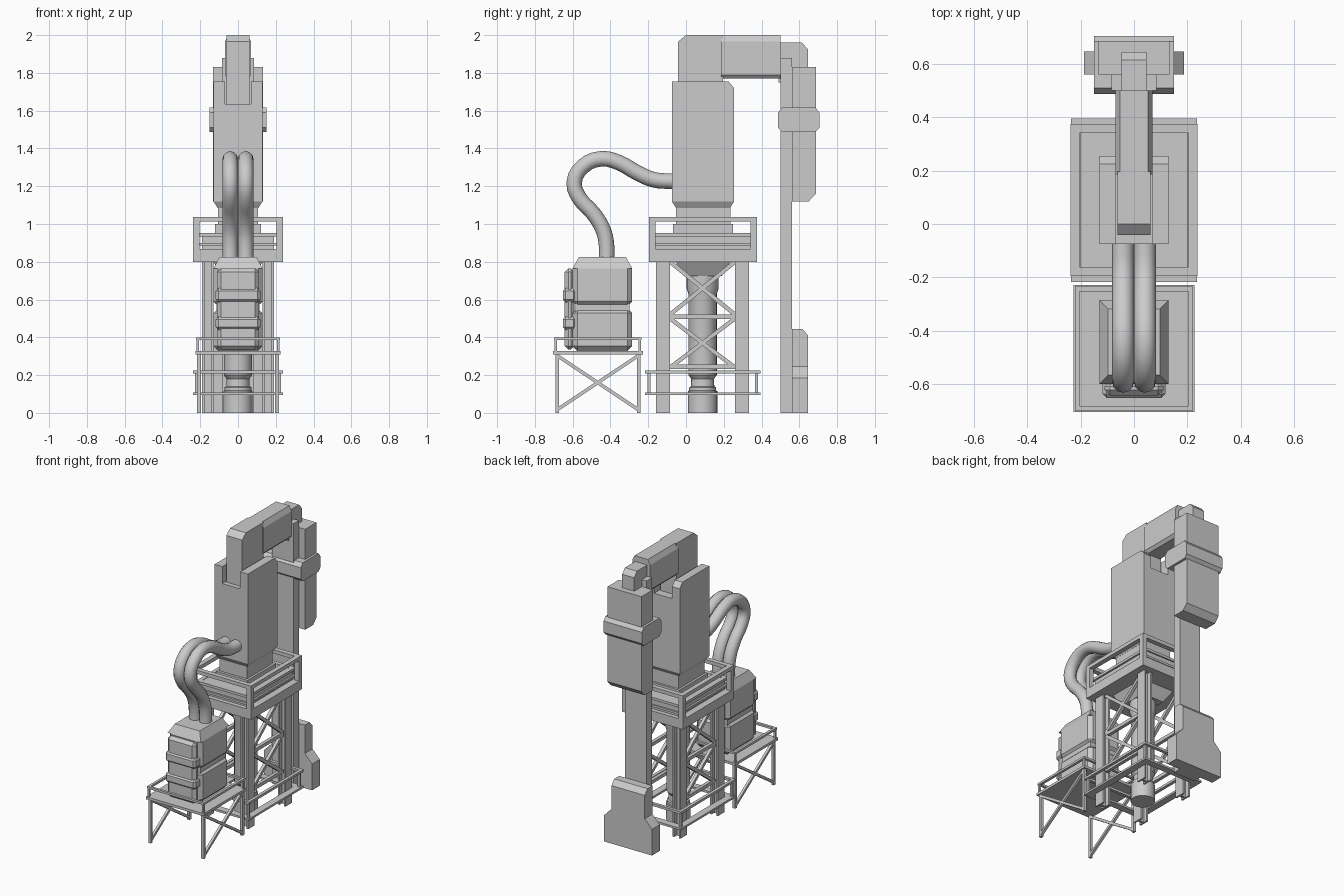
import bpy, bmesh, math
from mathutils import Vector

if "Cube" in bpy.data.objects:
    bpy.data.objects.remove(bpy.data.objects["Cube"])


def finish(name, bm, bevel=0):
    bmesh.ops.recalc_face_normals(bm, faces=bm.faces)
    me = bpy.data.meshes.new(name)
    bm.to_mesh(me)
    bm.free()
    ob = bpy.data.objects.new(name, me)
    bpy.context.collection.objects.link(ob)
    if bevel:
        m = ob.modifiers.new("bevel", "BEVEL")
        m.width, m.segments = bevel, 1
    return ob


def add_box(bm, x, y, z, inset=0, inset_top=0):
    """Box; inset shrinks the bottom face, inset_top the top face."""
    rings = []
    for zz, i in ((z[0], inset), (z[1], inset_top)):
        rings.append([bm.verts.new(p) for p in (
            (x[0] + i, y[0] + i, zz), (x[1] - i, y[0] + i, zz),
            (x[1] - i, y[1] - i, zz), (x[0] + i, y[1] - i, zz))])
    a, b = rings
    bm.faces.new(a)
    bm.faces.new(b)
    for k in range(4):
        bm.faces.new((a[k], a[(k + 1) % 4], b[(k + 1) % 4], b[k]))


def box(name, x, y, z, bevel=0, inset=0, inset_top=0):
    bm = bmesh.new()
    if not isinstance(x, tuple):
        x = (-x, x)
    add_box(bm, x, y, z, inset, inset_top)
    return finish(name, bm, bevel)


def extrude(name, pts, axis, a, b):
    """Profile (yz, xz or xy) pushed from a to b along the given axis."""
    put = {"x": lambda p, t: (t, p[0], p[1]), "y": lambda p, t: (p[0], t, p[1]),
           "z": lambda p, t: (p[0], p[1], t)}[axis]
    bm = bmesh.new()
    f = bm.faces.new([bm.verts.new(put(p, a)) for p in pts])
    r = bmesh.ops.extrude_face_region(bm, geom=[f])
    vs = [v for v in r["geom"] if isinstance(v, bmesh.types.BMVert)]
    bmesh.ops.translate(bm, verts=vs, vec=Vector(put((0, 0), b - a)))
    return finish(name, bm)


def ring(name, x, y, z, w):
    """Rectangular frame of four bars."""
    bm = bmesh.new()
    for s in ((-x, -x + w), (x - w, x)):
        add_box(bm, s, y, z)
    for s in ((y[0], y[0] + w), (y[1] - w, y[1])):
        add_box(bm, (-x + w, x - w), s, z)
    return finish(name, bm)


def posts(name, x, y, z, w):
    bm = bmesh.new()
    for sx in ((-x, -x + w), (x - w, x)):
        for sy in ((y[0], y[0] + w), (y[1] - w, y[1])):
            add_box(bm, sx, sy, z)
    return finish(name, bm)


def cross(name, x, y, z, t):
    """X brace in both side planes."""
    dy, dz = y[1] - y[0], z[1] - z[0]
    half, ang = math.hypot(dy, dz) / 2, math.atan2(dz, dy)
    for side in (-x, x):
        for s in (-1, 1):
            ob = box(name, t / 2, (-half, half), (-t / 2, t / 2))
            ob.location = (side, sum(y) / 2, sum(z) / 2)
            ob.rotation_euler.x = s * ang


# Main body with tapered foot, chamfered back and slot for the arm
body = extrude("main_body", [(-.075, 1.12), (.255, 1.12), (.255, 1.72), (.225, 1.755),
                             (-.075, 1.755)], "x", -.13, .13)
cutter = box("slot_cutter", .07, (-.3, .5), (1.635, 1.9))
m = body.modifiers.new("slot", "BOOLEAN")
m.object, m.operation, m.solver = cutter, "DIFFERENCE", "EXACT"
bpy.context.view_layer.objects.active = body
bpy.ops.object.modifier_apply(modifier="slot")
bpy.data.objects.remove(cutter)
box("body_taper", .13, (-.075, .255), (1.085, 1.12), inset=.022)
box("body_neck", .107, (-.052, .235), (.99, 1.09))
box("body_base", .123, (-.07, .25), (.94, 1.0))

# Overhead arm
extrude("arm_post", [(-.042, 1.63), (.197, 1.63), (.197, 2), (0, 2), (-.042, 1.965)],
        "x", -.062, .062)
extrude("arm_beam", [(-.052, 1.77), (.052, 1.77), (.07, 1.79), (.07, 1.965), (.052, 2),
                     (-.052, 2), (-.07, 1.965), (-.07, 1.79)], "y", .185, .5)
extrude("arm_head", [(.49, 1.75), (.645, 1.75), (.645, 1.925), (.615, 1.96), (.49, 1.96)],
        "x", -.047, .047)

# Rear column, pod, clamp and foot
box("rear_column", .085, (.5, .56), (0, 1.88))
extrude("rear_pod", [(.56, 1.12), (.65, 1.12), (.687, 1.16), (.687, 1.83), (.56, 1.83)],
        "x", -.133, .133)
extrude("rear_clamp", [(.488, 1.51), (.51, 1.487), (.685, 1.487), (.706, 1.51), (.706, 1.59),
                       (.685, 1.617), (.51, 1.617), (.488, 1.59)], "x", -.15, .15)
foot = extrude("rear_foot", [(-.187, 0), (.187, 0), (.187, .185), (.13, .245), (.13, .445),
                             (-.13, .445), (-.13, .245), (-.187, .185)], "y", .56, .647)
for v in foot.data.vertices:  # sloped top at the back
    if v.co.z > .44 and v.co.y > .6:
        v.co.z = .41
extrude("foot_cap", [(.56, .4), (.647, .4), (.647, .41), (.615, .445), (.56, .445)],
        "x", -.13, .13)

# Upper platform: slab, deck with lips, railing
PY = (-.195, .375)
box("platform_slab", .238, PY, (.8, .868))
box("deck", .19, (-.165, .345), (.868, .95))
ring("deck_lip_low", .203, (-.178, .355), (.885, .9), .03)
ring("deck_lip_top", .203, (-.178, .355), (.935, .953), .03)
ring("platform_rail", .238, PY, (1.012, 1.038), .034)
posts("platform_posts", .238, PY, (.868, 1.012), .034)

# Tower legs as I-beams, braces and tie bars
for sx in (-1, 1):
    for cy in (-.122, .297):
        cx = sx * .16
        bm = bmesh.new()
        for s in (-1, 1):
            f = cx + s * .024
            add_box(bm, (f - .006, f + .006), (cy - .037, cy + .037), (0, .8))
        add_box(bm, (cx - .018, cx + .018), (cy - .008, cy + .008), (0, .8))
        finish("tower_leg", bm)
    for z in (.5, .235):
        box("tie_bar", (sx * .16 - .012, sx * .16 + .012), (-.085, .26), (z - .002, z + .022))
cross("tower_brace_top", .16, (-.085, .26), (.52, .8), .022)
cross("tower_brace_low", .16, (-.085, .26), (.24, .5), .022)

# Lower walkway around the tower
WY = (-.217, .395)
ring("walkway", .237, WY, (.094, .108), .05)
ring("walkway_rail", .237, WY, (.208, .225), .022)
posts("walkway_posts", .228, (-.205, .38), (.108, .208), .016)

# Central pipe (lathe) and hopper under the platform
prof = [(0, 0), (.078, 0), (.078, .115), (.072, .118), (.072, .135), (.062, .14), (.06, .18),
        (.075, .2), (.075, .63), (.085, .66), (.085, .725), (0, .725)]
bm = bmesh.new()
vs = [bm.verts.new((r, 0, z)) for r, z in prof]
es = [bm.edges.new(p) for p in zip(vs, vs[1:])]
bmesh.ops.spin(bm, geom=vs + es, cent=(0, 0, 0), axis=(0, 0, 1), angle=math.tau, steps=24)
bmesh.ops.remove_doubles(bm, verts=bm.verts, dist=1e-4)
pipe = finish("central_pipe", bm)
pipe.location.y = .088
box("hopper", .13, (-.055, .235), (.725, .8), inset=.045)

# Front table
TY = (-.705, -.228)
box("table_top", .226, TY, (.31, .328))
ring("table_rail", .222, (-.7, -.235), (.385, .4), .018)
posts("table_rail_posts", .22, (-.697, -.238), (.328, .385), .013)
posts("table_legs", .217, (-.692, -.24), (0, .31), .02)
cross("table_brace", .207, (-.685, -.25), (.015, .305), .018)

# Power unit: two chamfered blocks, core and ribbed front cover
UY = (-.6, -.285)
box("unit_lower", .13, UY, (.328, .553), bevel=.025)
box("unit_upper", .13, UY, (.565, .79), bevel=.025)
box("unit_top", .13, UY, (.765, .825), inset_top=.033)
box("unit_core", .115, (-.585, -.3), (.34, .78))
box("unit_cover", .11, (-.643, -.59), (.335, .765), bevel=.02)
for z in ((.44, .51), (.585, .66)):
    box("cover_strap", .118, (-.652, -.58), z, bevel=.015)

# Twin hoses
path = [(-.42, .8), (-.42, .88), (-.437, .965), (-.49, 1.055), (-.563, 1.135), (-.592, 1.22),
        (-.545, 1.305), (-.45, 1.345), (-.355, 1.325), (-.26, 1.272), (-.17, 1.234),
        (-.09, 1.227), (-.03, 1.227)]
for x in (-.041, .041):
    cu = bpy.data.curves.new("hose", "CURVE")
    cu.dimensions, cu.bevel_depth, cu.bevel_resolution = "3D", .041, 4
    cu.resolution_u, cu.use_fill_caps = 3, True
    sp = cu.splines.new("BEZIER")
    sp.bezier_points.add(len(path) - 1)
    for p, (y, z) in zip(sp.bezier_points, path):
        p.co = (x, y, z)
        p.handle_left_type = p.handle_right_type = "AUTO"
    bpy.context.collection.objects.link(bpy.data.objects.new("hose", cu))

# Smooth the round pipe only
bpy.ops.object.select_all(action="DESELECT")
pipe.select_set(True)
bpy.context.view_layer.objects.active = pipe
bpy.ops.object.shade_smooth_by_angle(angle=math.radians(30))
